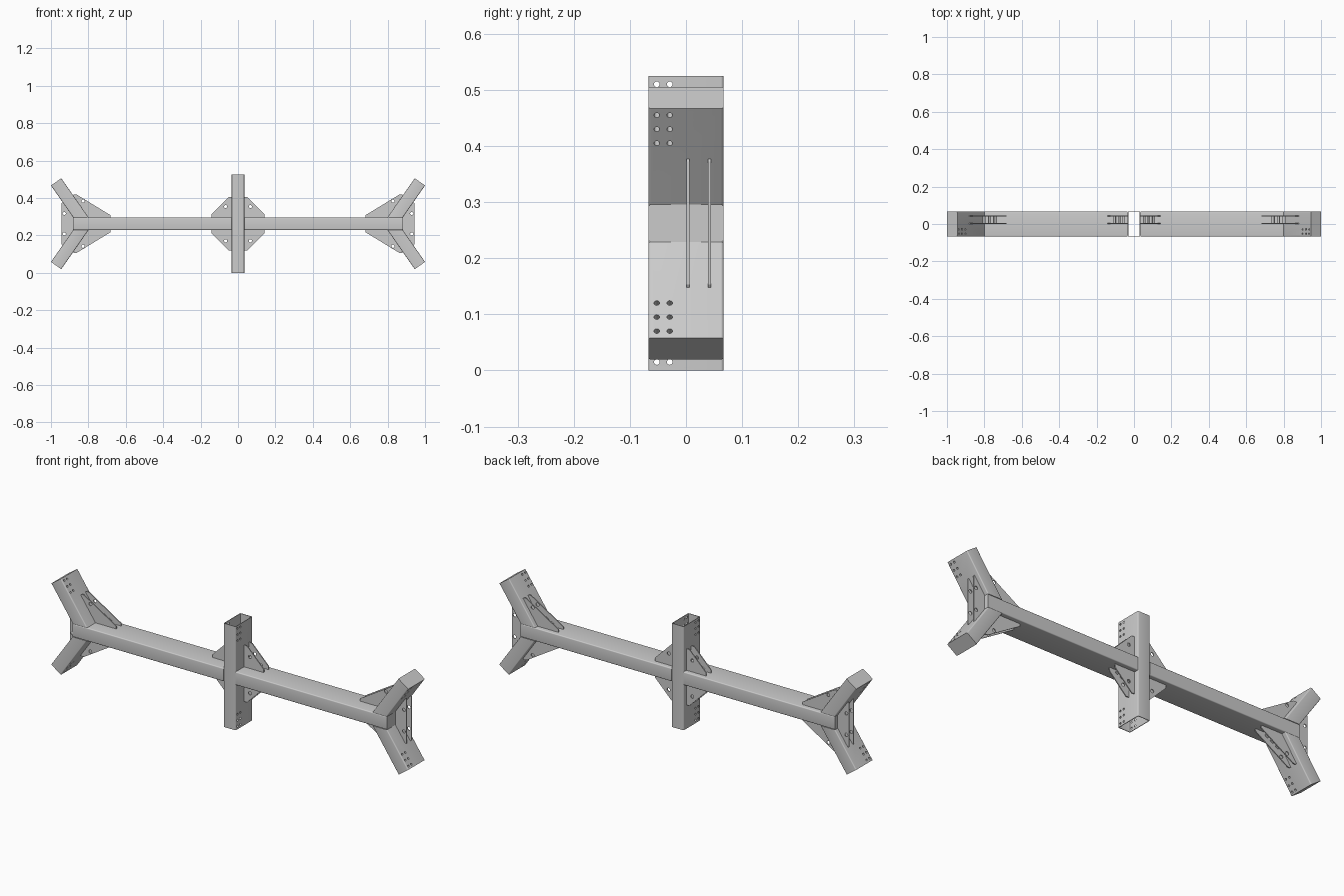
import bpy, bmesh, math
from mathutils import Vector

if "Cube" in bpy.data.objects:
    bpy.data.objects.remove(bpy.data.objects["Cube"])

CZ = 0.2625      # mid height
H = 0.0335       # half tube depth
W = 0.067        # half tube width
PLATE_Y = (0.0035, 0.042)
SIDES = [(sx, sz) for sx in (1, -1) for sz in (1, -1)]


def finish(bm, name):
    bmesh.ops.recalc_face_normals(bm, faces=bm.faces)
    me = bpy.data.meshes.new(name)
    bm.to_mesh(me)
    bm.free()
    ob = bpy.data.objects.new(name, me)
    bpy.context.collection.objects.link(ob)
    return ob


def prism(name, pts, y0, y1, sx=1, sz=1, axis=None, r=0.005):
    """Extrude an xz outline in y; round the outer edges that run along axis."""
    bm = bmesh.new()
    vs = [bm.verts.new((sx * x, y0, CZ + sz * (z - CZ))) for x, z in pts]
    f = bm.faces.new(vs)
    ex = bmesh.ops.extrude_face_region(bm, geom=[f])
    bmesh.ops.translate(bm, vec=(0, y1 - y0, 0),
                        verts=[v for v in ex['geom'] if isinstance(v, bmesh.types.BMVert)])
    if axis:
        d = Vector((sx * axis[0], 0, sz * axis[1])).normalized()
        es = [e for e in bm.edges
              if abs((e.verts[1].co - e.verts[0].co).normalized().dot(d)) > 0.995]
        bmesh.ops.bevel(bm, geom=es, offset=r, segments=4, profile=0.5, affect='EDGES')
    return finish(bm, name)


def drill(ob, holes):
    """Cut round holes given as (centre, direction, radius, depth)."""
    bm = bmesh.new()
    for c, d, r, depth in holes:
        m = Vector(d).to_track_quat('Z', 'Y').to_matrix().to_4x4()
        m.translation = Vector(c)
        bmesh.ops.create_cone(bm, cap_ends=True, segments=16, radius1=r, radius2=r,
                              depth=depth, matrix=m)
    cut = finish(bm, "hole_cutter")
    cut.hide_render = True
    mod = ob.modifiers.new("holes", 'BOOLEAN')
    mod.object = cut
    mod.operation = 'DIFFERENCE'
    mod.solver = 'EXACT'
    bpy.context.view_layer.objects.active = ob
    bpy.ops.object.modifier_apply(modifier=mod.name)
    bpy.data.objects.remove(cut)


def smooth(ob):
    bpy.ops.object.select_all(action='DESELECT')
    ob.select_set(True)
    bpy.context.view_layer.objects.active = ob
    bpy.ops.object.shade_smooth_by_angle(angle=math.radians(30))


# Open rectangular centre post with rounded corners
def ring(bm, hx, hy, r, z):
    out = []
    for k, (cx, cy) in enumerate(((1, 1), (-1, 1), (-1, -1), (1, -1))):
        for i in range(5):
            a = math.pi / 2 * (k + i / 4)
            out.append(bm.verts.new((cx * (hx - r) + r * math.cos(a),
                                     cy * (hy - r) + r * math.sin(a), z)))
    return out


bm = bmesh.new()
T = 0.003
loops = [ring(bm, H, W, 0.005, 0), ring(bm, H, W, 0.005, 2 * CZ),
         ring(bm, H - T, W - T, 0.002, 2 * CZ), ring(bm, H - T, W - T, 0.002, 0)]
for a, b in zip(loops, loops[1:] + loops[:1]):
    for i in range(len(a)):
        j = (i + 1) % len(a)
        bm.faces.new((a[i], a[j], b[j], b[i]))
post = finish(bm, "centre_post")
drill(post, [((0, y, CZ + s * (0.2475 - 0.0305 * i)), (1, 0, 0), 0.005, 0.2)
             for s in (1, -1) for y in (-0.052, -0.029) for i in range(3)])
smooth(post)

# Horizontal beam halves
for sx in (1, -1):
    smooth(prism("beam_half", [(H, CZ - H), (0.881, CZ - H), (0.881, CZ + H), (H, CZ + H)],
                 -W, W, sx, axis=(1, 0)))

# Diagonal arms with bolt holes at the tips
A = math.radians(55)
along, across = Vector((math.cos(A), math.sin(A))), Vector((math.sin(A), -math.cos(A)))
for sx, sz in SIDES:
    arm = prism("diagonal_arm", [(0.799, CZ + H), (0.881, CZ + H), (1.0, 0.467), (0.945, 0.5055)],
                -W, W, sx, sz, axis=along)
    holes = []
    for i in range(3):
        c = Vector((0.9725, 0.4862)) - along * (0.0148 + 0.0305 * i)
        for y in (-0.052, -0.029):
            holes.append(((sx * c.x, y, CZ + sz * (c.y - CZ)),
                          (sx * across.x, 0, sz * across.y), 0.005, 0.1))
    drill(arm, holes)
    smooth(arm)


# Paired gusset plates with a lifting hole, tied by short bars
def gussets(name, pts, hole_pts, bar_ends, sx, sz):
    for y in PLATE_Y:
        p = prism(name, pts, y - 0.0025, y + 0.0025, sx, sz)
        drill(p, [((sx * x, y, CZ + sz * (z - CZ)), (0, 1, 0), 0.0085, 0.02)
                  for x, z in hole_pts])
    if bar_ends:
        a, b = Vector(bar_ends[0]), Vector(bar_ends[1])
        d = (b - a) / 5
        n = Vector((-d.y, d.x)).normalized() * 0.0025
        for i in (0, 2, 4):
            p, q = a + d * i, a + d * (i + 1)
            prism("gusset_tie", [p - n, q - n, q + n, p + n],
                  PLATE_Y[0], PLATE_Y[1], sx, sz)


for sx, sz in SIDES:
    gussets("centre_gusset",
            [(H, CZ + H), (0.143, CZ + H), (0.143, 0.312), (0.05, 0.405), (H, 0.405)],
            [(0.066, 0.354)], [(0.048, 0.342), (0.11, 0.308)], sx, sz)
    gussets("arm_gusset",
            [(0.799, CZ + H), (0.683, CZ + H), (0.683, 0.309), (0.862, 0.418),
             (0.873, 0.420), (0.882, 0.4155)],
            [(0.828, 0.383)], [(0.81, 0.35), (0.735, 0.308)], sx, sz)

# Gusset plates closing the open ends between the arms
for sx in (1, -1):
    half = [(0.881, CZ + H), (0.935, 0.374), (0.940, 0.377), (0.943, 0.372)]
    gussets("end_gusset", half + [(x, 2 * CZ - z) for x, z in reversed(half)],
            [(0.929, 0.317), (0.929, 0.208)], None, sx, 1)
